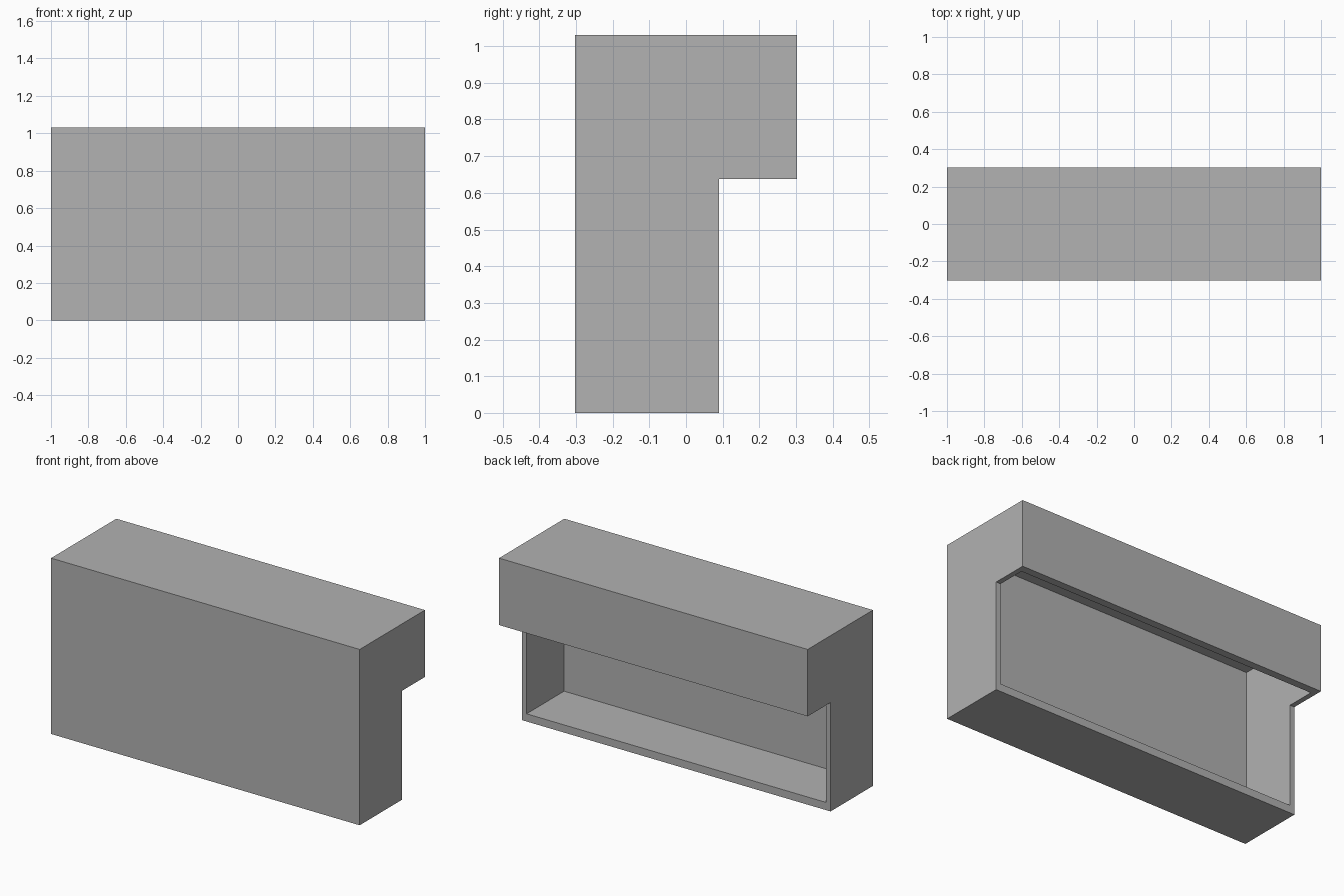
import bpy
import bmesh

cube = bpy.data.objects.get("Cube")
if cube:
    bpy.data.objects.remove(cube, do_unlink=True)

grey = bpy.data.materials.new("plain grey")
grey.use_nodes = True
grey.diffuse_color = (0.445, 0.445, 0.445, 1)
grey.node_tree.nodes["Principled BSDF"].inputs["Base Color"].default_value = grey.diffuse_color

HEIGHT, DEPTH, STEP_Y, STEP_Z = 1.03, 0.302, 0.09, 0.638
SIDE, WALL = 0.03, 0.045


def prism(name, profile, half_width):
    """Extrude a (y, z) profile along x, centred on x = 0."""
    bm = bmesh.new()
    face = bm.faces.new([bm.verts.new((-half_width, y, z)) for y, z in profile])
    moved = bmesh.ops.extrude_face_region(bm, geom=[face])["geom"]
    verts = [v for v in moved if isinstance(v, bmesh.types.BMVert)]
    bmesh.ops.translate(bm, verts=verts, vec=(2 * half_width, 0, 0))
    bmesh.ops.recalc_face_normals(bm, faces=bm.faces)
    mesh = bpy.data.meshes.new(name)
    bm.to_mesh(mesh)
    bm.free()
    mesh.materials.append(grey)
    obj = bpy.data.objects.new(name, mesh)
    bpy.context.collection.objects.link(obj)
    return obj


# Cabinet body with the overhanging upper section
shell = prism("cabinet_shell", [
    (-DEPTH, 0), (STEP_Y, 0), (STEP_Y, STEP_Z),
    (DEPTH, STEP_Z), (DEPTH, HEIGHT), (-DEPTH, HEIGHT)], 1)

# Hollow interior, open at the lower back and under the overhang
inner = DEPTH - WALL
cutter = prism("interior_cutter", [
    (-inner, WALL), (inner, WALL),
    (inner, HEIGHT - WALL), (-inner, HEIGHT - WALL)], 1 - SIDE)
cutter.hide_render = True

hollow = shell.modifiers.new("hollow", "BOOLEAN")
hollow.operation = "DIFFERENCE"
hollow.solver = "EXACT"
hollow.object = cutter
bpy.context.view_layer.objects.active = shell
bpy.ops.object.modifier_apply(modifier=hollow.name)
bpy.data.objects.remove(cutter, do_unlink=True)
